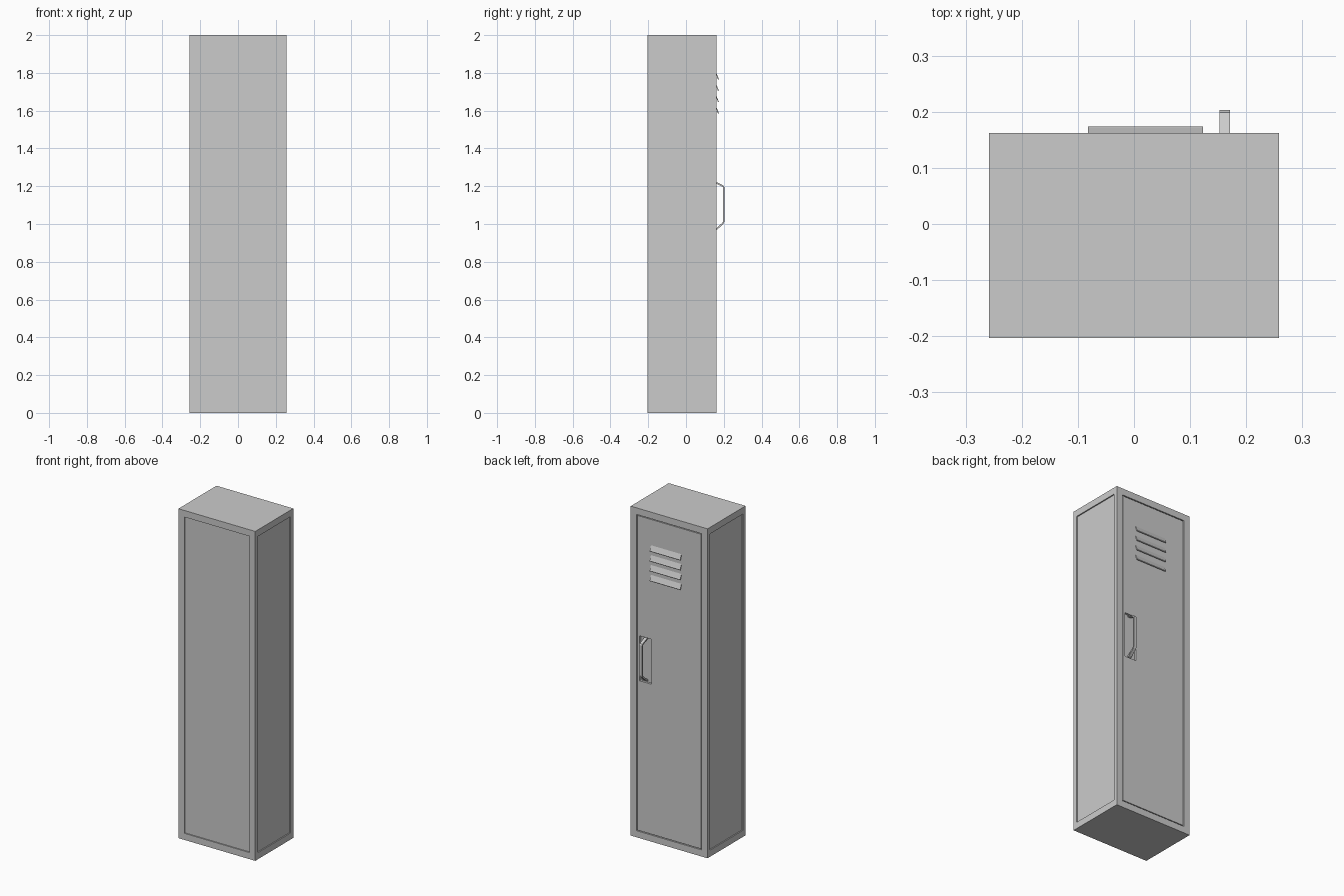
import bpy, bmesh
from mathutils import Vector

if "Cube" in bpy.data.objects:
    bpy.data.objects.remove(bpy.data.objects["Cube"])

W, Y0, Y1, H = 0.258, -0.203, 0.162, 2.0
RIM, DEPTH = 0.04, 0.007


def finish(bm, name):
    bmesh.ops.recalc_face_normals(bm, faces=bm.faces[:])
    me = bpy.data.meshes.new(name)
    bm.to_mesh(me)
    bm.free()
    ob = bpy.data.objects.new(name, me)
    bpy.context.collection.objects.link(ob)
    return ob


def box(name, lo, hi):
    bm = bmesh.new()
    bmesh.ops.create_cube(bm, size=1)
    lo, hi = Vector(lo), Vector(hi)
    for v in bm.verts:
        v.co = Vector([(lo[i] + hi[i]) / 2 + v.co[i] * (hi[i] - lo[i]) for i in range(3)])
    return finish(bm, name)


def extrude_x(name, profile, x0, x1):
    """Extrude a (y, z) outline along x."""
    bm = bmesh.new()
    f = bm.faces.new([bm.verts.new((x0, y, z)) for y, z in profile])
    r = bmesh.ops.extrude_face_region(bm, geom=[f])
    for v in r["geom"]:
        if isinstance(v, bmesh.types.BMVert):
            v.co.x = x1
    return finish(bm, name)


def cut(target, lo, hi):
    c = box(target.name + "_cutter", lo, hi)
    c.hide_render = True
    c.hide_set(True)
    m = target.modifiers.new("cut", "BOOLEAN")
    m.operation, m.solver, m.object = "DIFFERENCE", "EXACT", c
    bpy.context.view_layer.objects.active = target
    bpy.ops.object.modifier_apply(modifier=m.name)
    bpy.data.objects.remove(c, do_unlink=True)


# cabinet shell with shallow recessed panels on the plain faces
body = box("cabinet_body", (-W, Y0, 0), (W, Y1, H))
cut(body, (-W + RIM, Y0 - 0.05, RIM), (W - RIM, Y0 + DEPTH, H - RIM))
for s in (-1, 1):
    xs = sorted((s * (W - DEPTH), s * (W + 0.05)))
    cut(body, (xs[0], Y0 + 0.025, RIM), (xs[1], Y1 - 0.025, H - RIM))

# door opening
cut(body, (-W + RIM, Y1 - 0.025, RIM), (W - RIM, Y1 + 0.05, H - RIM))

# door, set in the opening with a narrow gap, and a pocket behind the handle
GAP = 0.005
door = box("door", (-W + RIM + GAP, Y1 - 0.026, RIM + GAP),
           (W - RIM - GAP, Y1 - 0.001, H - RIM - GAP))
cut(door, (0.12, Y1 - 0.014, 0.955), (0.199, Y1 + 0.05, 1.228))

# louvred vents
Y = Y1 - 0.002
for i in range(4):
    b = 1.765 - 0.06 * i
    extrude_x(f"vent_louvre_{i + 1}",
              [(Y, b + 0.036), (0.171, b + 0.009), (0.174, b + 0.003), (0.173, b),
               (0.169, b), (0.166, b + 0.010), (Y, b + 0.025)], -0.082, 0.123)

# bent strap handle
outer = [(0.147, 1.226), (0.1625, 1.221), (0.199, 1.204), (0.203, 1.196),
         (0.203, 1.012), (0.198, 1.000), (0.1625, 0.968), (0.147, 0.960)]
inner = [(0.147, 0.970), (0.1605, 0.978), (0.192, 1.006), (0.196, 1.014),
         (0.196, 1.192), (0.193, 1.198), (0.1605, 1.213), (0.147, 1.218)]
extrude_x("door_handle", outer + inner, 0.152, 0.171)
